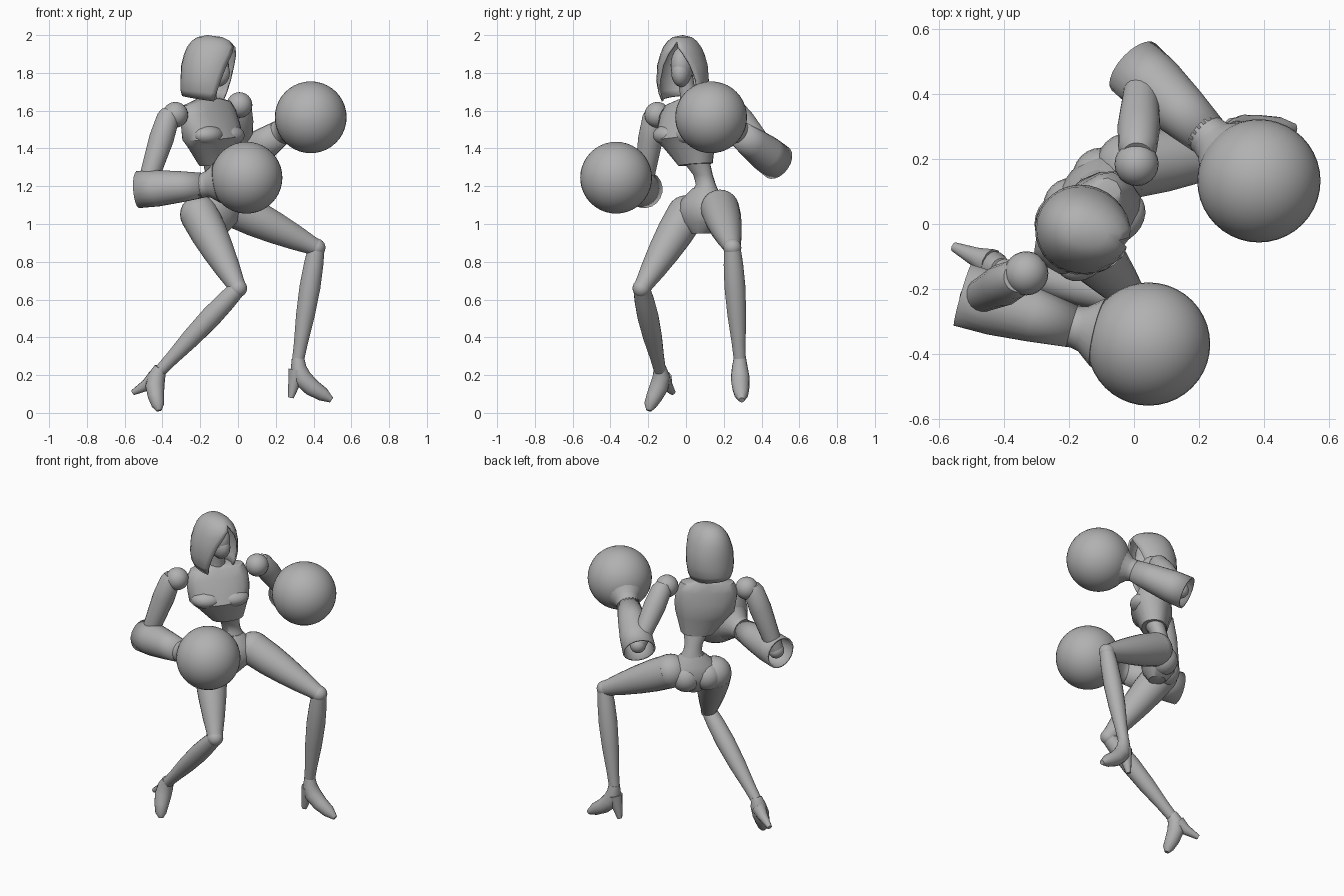
import bpy, bmesh, math
from mathutils import Vector, Matrix

default_cube = bpy.data.objects.get("Cube")
if default_cube:
    bpy.data.objects.remove(default_cube, do_unlink=True)

# One plain material for the whole figure
grey = bpy.data.materials.new("plain grey")
grey.use_nodes = True
grey.diffuse_color = (0.44, 0.44, 0.44, 1)
for node in grey.node_tree.nodes:
    if node.type == 'BSDF_PRINCIPLED':
        node.inputs["Base Color"].default_value = grey.diffuse_color
        node.inputs["Roughness"].default_value = 0.7

parts = []
# The body is turned: its left shoulder points back, its chest to the front left
SIDE = Vector((0.70, 0.714, 0)).normalized()
FRONT = Vector((0.714, -0.70, 0)).normalized()
UP = Vector((0, 0, 1))


def finish(name, bm, thickness=0.0):
    bmesh.ops.recalc_face_normals(bm, faces=bm.faces)
    mesh = bpy.data.meshes.new(name)
    bm.to_mesh(mesh)
    bm.free()
    mesh.materials.append(grey)
    obj = bpy.data.objects.new(name, mesh)
    bpy.context.collection.objects.link(obj)
    if thickness:
        shell = obj.modifiers.new("shell", 'SOLIDIFY')
        shell.thickness = thickness
        shell.offset = 0
    parts.append(obj)


def loft(name, rings, sides=20, caps=True, thickness=0.0, square=1.0):
    """Skin elliptical rings given as (centre, half axis, half axis)."""
    bm = bmesh.new()
    loops = []

    def bend(value):
        return math.copysign(abs(value) ** square, value)

    for centre, u, v in rings:
        angles = [math.tau * i / sides for i in range(sides)]
        loops.append([bm.verts.new(centre + u * bend(math.cos(a)) + v * bend(math.sin(a)))
                      for a in angles])
    for low, high in zip(loops, loops[1:]):
        for i in range(sides):
            j = (i + 1) % sides
            bm.faces.new((low[i], low[j], high[j], high[i]))
    if caps:
        bm.faces.new(loops[0])
        bm.faces.new(loops[-1])
    finish(name, bm, thickness)


def tube(name, path, **options):
    """Round limb along points given as (x, y, z, radius)."""
    points = [Vector(p[:3]) for p in path]
    rings = []
    u = None
    for i, p in enumerate(points):
        along = (points[min(i + 1, len(points) - 1)] - points[max(i - 1, 0)]).normalized()
        if u is None:
            u = along.orthogonal()
        u = (u - along * u.dot(along)).normalized()
        v = along.cross(u)
        rings.append((p, u * path[i][3], v * path[i][3]))
    loft(name, rings, **options)


def limb(name, start, end, profile, **options):
    """Straight limb with radii at fractions of its length."""
    a, b = Vector(start), Vector(end)
    tube(name, [(*a.lerp(b, t), r) for t, r in profile], **options)


def ball(name, centre, size, turn=0.0, detail=24):
    bm = bmesh.new()
    bmesh.ops.create_uvsphere(bm, u_segments=detail, v_segments=detail // 2, radius=1)
    matrix = Matrix.Diagonal((*size, 1)) if isinstance(size, tuple) else Matrix.Scale(size, 4)
    matrix = Matrix.Rotation(turn, 4, 'Z') @ matrix
    bm.transform(Matrix.Translation(centre) @ matrix)
    finish(name, bm)


def trunk(name, rows, tilt=0.0, square=1.0):
    """Body section from rows of (x, y, z, half width, half depth)."""
    across = SIDE + UP * tilt
    loft(name, [(Vector(r[:3]), across * r[3], FRONT * r[4]) for r in rows], 16, square=square)


# Torso
trunk("chest", [(-.165, .02, 1.665, .055, .05), (-.165, .015, 1.64, .16, .065),
                (-.16, .01, 1.59, .185, .085), (-.145, .005, 1.52, .186, .107),
                (-.135, .0, 1.455, .18, .123), (-.13, .015, 1.42, .158, .106),
                (-.115, .05, 1.315, .098, .075)], tilt=.08, square=.85)
trunk("waist", [(-.115, .055, 1.33, .08, .062), (-.12, .09, 1.26, .055, .048),
                (-.12, .105, 1.21, .055, .05), (-.115, .10, 1.16, .085, .07)])
trunk("pelvis", [(-.118, .10, 1.19, .07, .06), (-.115, .09, 1.13, .13, .095),
                 (-.115, .09, 1.07, .165, .107), (-.115, .085, 1.01, .125, .095),
                 (-.11, .08, .95, .05, .05)])
turn = math.atan2(FRONT.y, FRONT.x)
for side, label in ((1, "left"), (-1, "right")):
    middle = Vector((-.14, .0, 1.47))
    ball(label + "_bust", middle + SIDE * side * .08 + FRONT * .05, (.075, .092, .055), turn)
    seat = Vector((-.125, .08, 1.05))
    ball(label + "_buttock", seat + SIDE * side * .065 - FRONT * .03, .088)

# Neck, head and hood
tube("neck", [(-.165, .02, 1.63, .058), (-.155, .01, 1.69, .042), (-.14, -.005, 1.78, .042)])
HEADING = math.radians(-15)
ball("head", Vector((-.125, -.02, 1.84)), (.078, .06, .10), HEADING)
ball("face_mask", Vector((-.11, -.025, 1.80)), (.07, .052, .075), HEADING, 16)


def hood():
    # rows: height, back length, front length, half width, half angle of the opening
    rows = [(1.66, .13, .13, .105, 62), (1.70, .138, .138, .123, 56), (1.76, .137, .146, .134, 47),
            (1.84, .133, .152, .128, 35), (1.90, .118, .154, .11, 21), (1.935, .103, .147, .094, 8),
            (1.965, .08, .12, .072, 0), (1.985, .05, .08, .047, 0)]
    bm = bmesh.new()
    spin = Matrix.Rotation(HEADING, 3, 'Z')
    base = Vector((-.163, -.018, 0))
    columns = 22
    grid = []
    for z, back, front, width, opening in rows:
        line = []
        for i in range(columns + 1):
            a = math.radians(opening + (360 - 2 * opening) * i / columns)
            x = math.cos(a) * (front if math.cos(a) > 0 else back)
            dip = max(0, 1.76 - z) * .2 * math.cos(a)
            line.append(bm.verts.new(base + spin @ Vector((x, width * math.sin(a), z - dip))))
        grid.append(line)
    for low, high in zip(grid, grid[1:]):
        for i in range(columns):
            bm.faces.new((low[i], low[i + 1], high[i + 1], high[i]))
    tip = bm.verts.new(base + UP * 1.995)
    for i in range(columns):
        bm.faces.new((grid[-1][i], grid[-1][i + 1], tip))
    bmesh.ops.remove_doubles(bm, verts=bm.verts, dist=0.0005)
    finish("hood", bm, .01)


hood()

# Arms: shoulder, elbow, wrist, glove centre
arms = {
    "right": ((-.332, -.152, 1.578), (-.49, -.23, 1.185), (-.19, -.315, 1.205), (.045, -.37, 1.245)),
    "left": ((.008, .185, 1.63), (.025, .46, 1.345), (.225, .275, 1.485), (.385, .133, 1.565)),
}
for label, (shoulder, elbow, wrist, glove) in arms.items():
    ball(label + "_shoulder", Vector(shoulder), .068)
    # the sleeve sits a little outside the shoulder ball
    outward = Vector(elbow) - Vector(shoulder)
    outward.z = 0
    top = Vector(shoulder) + outward.normalized() * .03 + UP * .02
    limb(label + "_upper_arm", top, elbow,
         [(0, .045), (.08, .06), (.35, .066), (.8, .054), (1, .045)])
    ball(label + "_elbow", Vector(elbow), .048)
    back = Vector(elbow) + (Vector(elbow) - Vector(wrist)).normalized() * .04
    limb(label + "_forearm_guard", back, wrist,
         [(0, .094), (.3, .092), (.65, .079), (1, .062)], caps=False, thickness=.01)
    limb(label + "_forearm", elbow, wrist, [(0, .045), (1, .05)])
    limb(label + "_glove_cuff", wrist, glove,
         [(-.08, .067), (.05, .066), (.15, .072), (.35, .11)])
    ball(label + "_glove", Vector(glove), .19, detail=40)

# Legs: hip, knee, ankle
legs = {
    "right": ((-.205, .0, 1.05), (.0, -.235, .66), (-.41, -.138, .225)),
    "left": ((-.015, .18, 1.08), (.415, .245, .875), (.318, .285, .28)),
}
for label, (hip, knee, ankle) in legs.items():
    ball(label + "_hip", Vector(hip), .102)
    limb(label + "_thigh", hip, knee,
         [(0, .102), (.25, .097), (.5, .084), (.75, .066), (.93, .05), (1, .046)])
    ball(label + "_knee", Vector(knee), .048)
    limb(label + "_shin", knee, ankle,
         [(0, .044), (.15, .052), (.35, .056), (.6, .05), (.85, .037), (1, .032)])

# High heeled shoes
shoes = {
    "right": ([(-.41, -.138, .24, .033), (-.43, -.13, .195, .046), (-.44, -.142, .14, .05),
               (-.434, -.168, .085, .043), (-.424, -.19, .04, .033), (-.418, -.197, .012, .014)],
              [(-.44, -.12, .185, .045), (-.485, -.102, .147, .031), (-.555, -.07, .108, .015)]),
    "left": ([(.318, .285, .29, .033), (.32, .285, .24, .042), (.34, .287, .185, .05),
              (.39, .29, .135, .046), (.45, .293, .098, .037), (.495, .295, .068, .015)],
             [(.312, .285, .225, .045), (.296, .284, .15, .031), (.28, .283, .08, .015)]),
}
for label, (upper, heel) in shoes.items():
    tube(label + "_shoe", upper, sides=16)
    tube(label + "_heel", heel, sides=10)

# Smooth shading with crisp edges
bpy.ops.object.select_all(action='DESELECT')
for part in parts:
    part.select_set(True)
bpy.context.view_layer.objects.active = parts[0]
bpy.ops.object.shade_smooth_by_angle(angle=math.radians(40))
